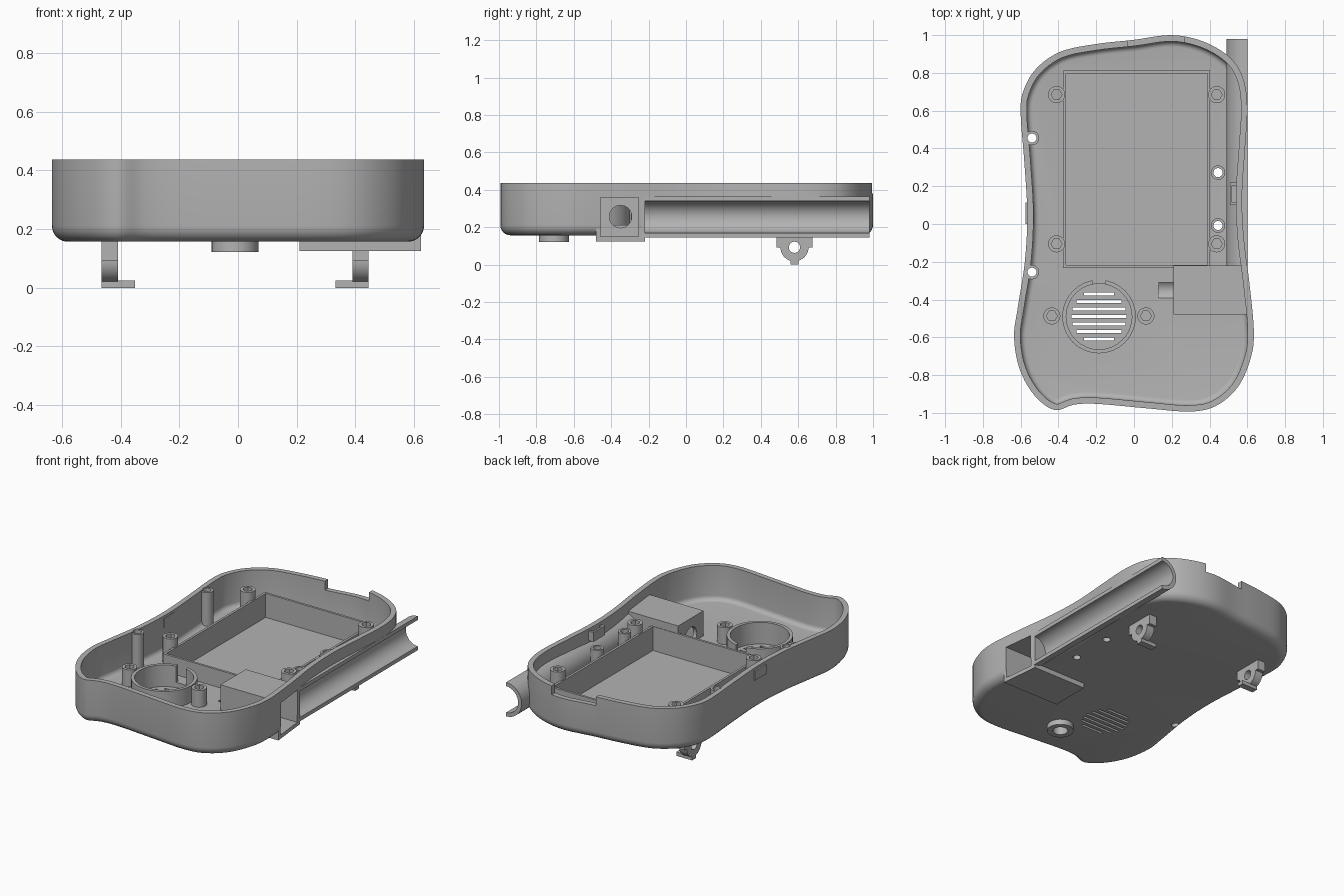
import bpy, bmesh, math
from mathutils import Vector, Matrix

cube = bpy.data.objects.get("Cube")
if cube:
    bpy.data.objects.remove(cube)

grey = bpy.data.materials.new("grey_plastic")
grey.use_nodes = True
grey.diffuse_color = (0.45, 0.45, 0.45, 1)
grey.node_tree.nodes["Principled BSDF"].inputs["Base Color"].default_value = (0.45, 0.45, 0.45, 1)


def finish(name, bm):
    bmesh.ops.recalc_face_normals(bm, faces=bm.faces)
    mesh = bpy.data.meshes.new(name)
    bm.to_mesh(mesh)
    bm.free()
    mesh.materials.append(grey)
    ob = bpy.data.objects.new(name, mesh)
    bpy.context.collection.objects.link(ob)
    return ob


def box(name, x0, x1, y0, y1, z0, z1):
    bm = bmesh.new()
    size = Matrix.Diagonal((x1 - x0, y1 - y0, z1 - z0, 1))
    mid = Matrix.Translation(((x0 + x1) / 2, (y0 + y1) / 2, (z0 + z1) / 2))
    bmesh.ops.create_cube(bm, size=1, matrix=mid @ size)
    return finish(name, bm)


def prism(name, points, lo, hi, axis="z"):
    """Extrude a flat profile along one axis."""
    place = {"z": lambda a, b, t: (a, b, t), "y": lambda a, b, t: (a, t, b),
             "x": lambda a, b, t: (t, a, b)}[axis]
    bm = bmesh.new()
    low = [bm.verts.new(place(a, b, lo)) for a, b in points]
    high = [bm.verts.new(place(a, b, hi)) for a, b in points]
    bm.faces.new(low)
    bm.faces.new(high)
    n = len(points)
    for i in range(n):
        j = (i + 1) % n
        bm.faces.new((low[i], low[j], high[j], high[i]))
    return finish(name, bm)


def arc(a, b, r, start=0, end=360, n=32):
    full = end - start == 360
    steps = n if full else n + 1
    angles = [math.radians(start + (end - start) * i / n) for i in range(steps)]
    return [(a + r * math.cos(t), b + r * math.sin(t)) for t in angles]


def cut(target, cutter):
    """Subtract the cutter, apply, and drop the helper."""
    cutter.hide_render = True
    mod = target.modifiers.new("cut", "BOOLEAN")
    mod.operation, mod.solver, mod.object = "DIFFERENCE", "EXACT", cutter
    bpy.context.view_layer.objects.active = target
    bpy.ops.object.modifier_apply(modifier=mod.name)
    bpy.data.objects.remove(cutter)


def tube(name, x, y, r_out, r_in, z0, z1, sides=32):
    ob = prism(name, arc(x, y, r_out), z0, z1)
    cut(ob, prism("bore", arc(x, y, r_in, n=sides), z0 - 0.1, z1 + 0.1))
    return ob


# Wavy hand-held outline, counter-clockwise from the back
KEYS = [(0.2, 1.0), (0.0, 0.975), (-0.2, 0.953), (-0.39, 0.912), (-0.52, 0.82), (-0.587, 0.7),
        (-0.6, 0.58), (-0.58, 0.32), (-0.565, 0.05), (-0.578, -0.2), (-0.615, -0.44),
        (-0.635, -0.6), (-0.605, -0.77), (-0.525, -0.91), (-0.42, -0.985), (-0.32, -0.957),
        (-0.2, -0.952), (0.06, -0.975), (0.29, -0.993), (0.43, -0.965), (0.545, -0.87),
        (0.612, -0.73), (0.635, -0.58), (0.612, -0.32), (0.582, -0.08), (0.572, 0.15),
        (0.588, 0.4), (0.6, 0.62), (0.578, 0.77), (0.51, 0.88), (0.37, 0.965)]


def smooth_loop(keys, steps=5):
    pts, n = [], len(keys)
    for i in range(n):
        a, b, c, d = (Vector(keys[(i + k) % n]) for k in (-1, 0, 1, 2))
        for s in range(steps):
            t = s / steps
            pts.append(0.5 * (2 * b + (c - a) * t + (2 * a - 5 * b + 4 * c - d) * t * t
                              + (3 * b - a - 3 * c + d) * t ** 3))
    return pts


def inset(pts, dist):
    n, out = len(pts), []
    for i, p in enumerate(pts):
        t = (pts[(i + 1) % n] - pts[i - 1]).normalized()
        out.append(p + Vector((-t.y, t.x)) * dist)
    return out


# Shell: rounded outer bottom, straight wall, rim, rounded inner floor
BOTTOM, FLOOR, TOP, WALL = 0.157, 0.213, 0.437, 0.033
rings = []
for k in range(7):
    t = math.radians(15 * k)
    rings.append((0.055 * (1 - math.sin(t)), BOTTOM + 0.055 * (1 - math.cos(t))))
rings += [(0, TOP), (WALL, TOP)]
for k in range(6):
    t = math.radians(18 * k)
    rings.append((WALL + 0.03 * (1 - math.cos(t)), FLOOR + 0.03 * (1 - math.sin(t))))
outline = smooth_loop(KEYS)
bm = bmesh.new()
loops = [[bm.verts.new((p.x, p.y, z)) for p in inset(outline, d)] for d, z in rings]
count = len(outline)
for lower, upper in zip(loops, loops[1:]):
    for i in range(count):
        j = (i + 1) % count
        bm.faces.new((lower[i], lower[j], upper[j], upper[i]))
bm.faces.new(loops[0])
bm.faces.new(loops[-1])
shell = finish("case_shell", bm)

# Openings in the shell
SX, SY = -0.185, -0.49
cut(shell, box("screen_recess", -0.36, 0.388, -0.217, 0.797, 0.17, 0.5))
cut(shell, prism("speaker_recess", arc(SX, SY, 0.174), 0.18, 0.5))
for i in range(-3, 4):
    half = (0.145, 0.14, 0.12, 0.08)[abs(i)]
    y = SY + 0.04 * i
    cut(shell, box("slot", SX - half, SX + half, y - 0.008, y + 0.008, 0.1, 0.3))
THROUGH = [(-0.54, 0.455, 0.43), (-0.54, -0.255, 0.43), (0.445, 0.272, 0.36), (0.445, -0.008, 0.36)]
for x, y, top in THROUGH:
    cut(shell, prism("screw_hole", arc(x, y, 0.024), 0.1, 0.5))
cut(shell, box("rim_notch", -0.035, 0.265, 0.9, 1.1, 0.38, 0.5))
cut(shell, prism("channel_cut", arc(0.6, 0.255, 0.086), -0.24, 1.1, "y"))
cut(shell, box("pocket_cut", 0.235, 0.8, -0.457, -0.254, 0.15, 0.36))
cut(shell, prism("shaft_groove", arc(-0.35, 0.257, 0.06), 0.13, 0.3, "x"))
cut(shell, prism("socket_cut", arc(-0.01, -0.705, 0.045), 0.1, 0.185))

# Side pocket with a shaft hole
pocket = prism("side_pocket", [(0.21, -0.48), (0.625, -0.48), (0.598, -0.22), (0.21, -0.22)], 0.125, 0.375)
cut(pocket, box("pocket_cut", 0.235, 0.8, -0.457, -0.254, 0.15, 0.36))
cut(pocket, prism("shaft_hole", arc(-0.35, 0.257, 0.06), 0.13, 0.3, "x"))

# Half-round channel along the left side
prism("side_channel", arc(0.6, 0.255, 0.11, 90, 270) + arc(0.6, 0.255, 0.085, 270, 90),
      -0.235, 0.98, "y")

# Screen frame
frame = box("screen_frame", -0.375, 0.403, -0.232, 0.812, 0.175, 0.325)
cut(frame, box("frame_cut", -0.36, 0.388, -0.217, 0.797, 0.1, 0.5))

# Speaker ring with a wire gap
ring = tube("speaker_ring", SX, SY, 0.195, 0.174, 0.185, 0.32)
cut(ring, box("wire_gap", SX - 0.035, SX + 0.035, SY + 0.1, SY + 0.3, 0.213, 0.5))

# Screw posts: four open through the floor, six blind with hexagonal bores
for x, y, top in THROUGH:
    tube("through_post", x, y, 0.038, 0.024, 0.205, top)
for x in (-0.41, 0.438):
    for y in (0.685, -0.105):
        tube("board_post", x, y, 0.045, 0.029, 0.205, 0.382, 6)
for x in (-0.435, 0.063):
    tube("speaker_post", x, -0.487, 0.045, 0.029, 0.205, 0.322, 6)

# Snap catches on the inner walls
for name, x0, x1, y0, y1 in (("right_catch", -0.575, -0.53, 0.0, 0.115),
                             ("left_catch", 0.508, 0.565, 0.1, 0.22)):
    catch = box(name, x0, x1, y0, y1, 0.36, 0.42)
    cut(catch, box("catch_cut", x0 + 0.012, x1 - 0.012, y0 + 0.015, y1 - 0.015, 0.39, 0.5))

# Socket under the front
tube("bottom_socket", -0.01, -0.705, 0.08, 0.045, 0.122, 0.165)

# Mirrored hanging lugs with an inward toe
for name, x, side in (("right_lug", -0.465, 1), ("left_lug", 0.445, -1)):
    span = sorted((x, x + side * 0.055))
    toe = sorted((x, x + side * 0.113))
    lug = prism(name, [(0.483, 0.165), (0.483, 0.093), (0.505, 0.093)]
                + arc(0.58, 0.093, 0.075, 180, 360, 20)
                + [(0.677, 0.093), (0.677, 0.165)], *span, "x")
    cut(lug, prism("lug_hole", arc(0.58, 0.093, 0.03), -1, 1, "x"))
    box(name + "_toe", *toe, 0.56, 0.602, 0.0, 0.025)

# Smooth curved faces, keep edges crisp
bpy.ops.object.select_all(action="DESELECT")
for ob in bpy.context.collection.objects:
    if ob.type == "MESH" and grey.name in ob.data.materials:
        ob.select_set(True)
        bpy.context.view_layer.objects.active = ob
bpy.ops.object.shade_smooth_by_angle(angle=math.radians(30))
